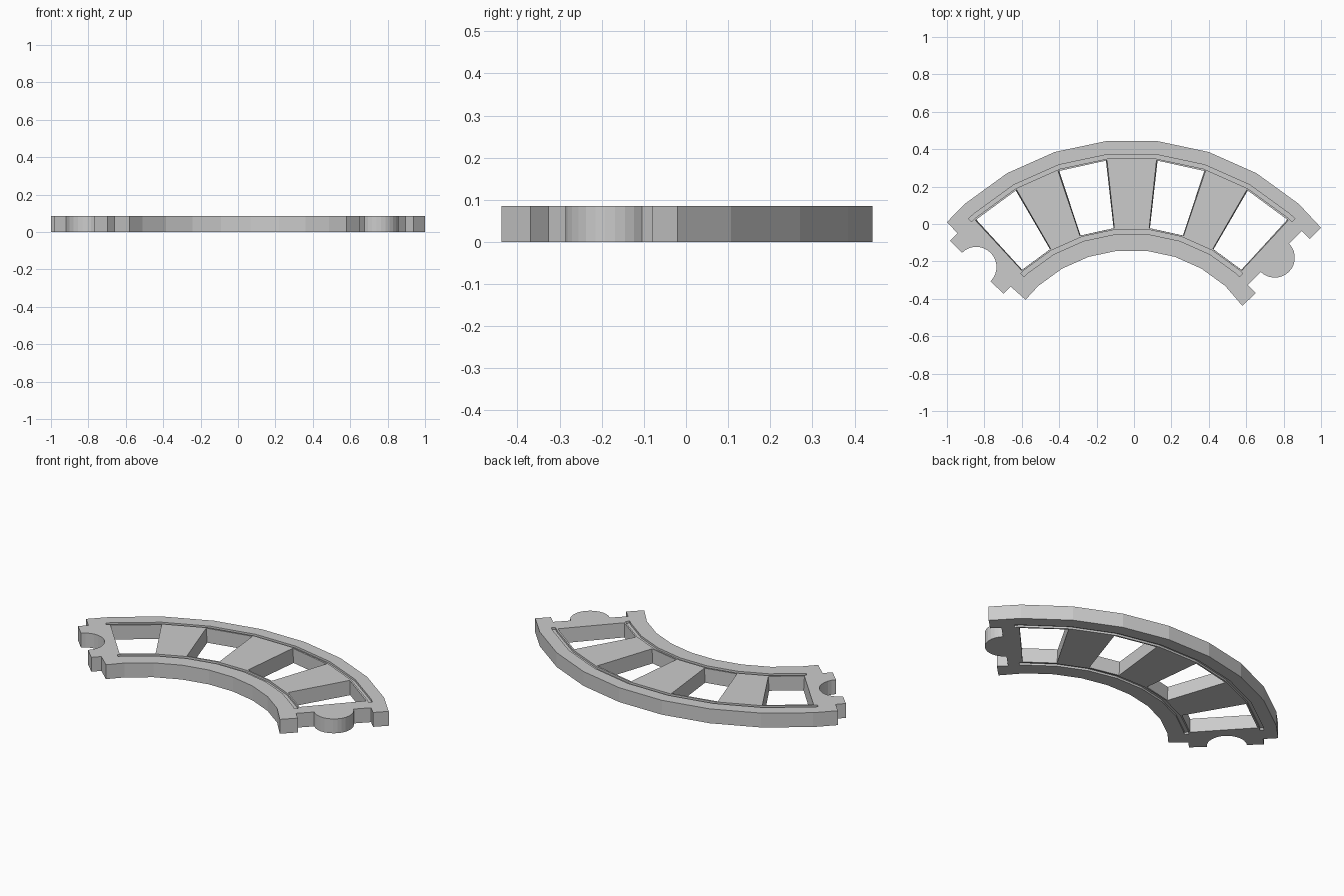
import bpy, bmesh
from math import sin, cos, pi, radians

if "Cube" in bpy.data.objects:
    bpy.data.objects.remove(bpy.data.objects["Cube"])

H = 0.085
CX, CY = -0.012, -0.885


def polar(r, deg):
    """Point on the bend, angle measured clockwise from +y."""
    a = radians(deg)
    return (CX + r * sin(a), CY + r * cos(a))


def half_circle(cx, cy, r, start, end, n=14):
    return [(cx + r * cos(radians(start + (end - start) * i / n)),
             cy + r * sin(radians(start + (end - start) * i / n))) for i in range(n + 1)]


def prisms(name, parts):
    """Each part: (bottom outline, top outline, z0, z1)."""
    bm = bmesh.new()
    for low, high, z0, z1 in parts:
        a = [bm.verts.new((x, y, z0)) for x, y in low]
        b = [bm.verts.new((x, y, z1)) for x, y in high]
        bm.faces.new(a[::-1])
        bm.faces.new(b)
        for i in range(len(a)):
            j = (i + 1) % len(a)
            bm.faces.new((a[i], a[j], b[j], b[i]))
    bmesh.ops.recalc_face_normals(bm, faces=bm.faces[:])
    me = bpy.data.meshes.new(name)
    bm.to_mesh(me)
    bm.free()
    ob = bpy.data.objects.new(name, me)
    bpy.context.collection.objects.link(ob)
    return ob


# Track outline: outer arc, male end, inner arc, female end
steps = range(-42, 43, 12)
outline = [polar(1.335, a) for a in steps]
outline += [(1.0, -0.02), (0.939, -0.08), (0.896, -0.037)]
outline += half_circle(0.753, -0.18, 0.107, 45, -135)
outline += [(0.607, -0.326), (0.65, -0.369), (0.58, -0.438)]
outline += [polar(0.746, a) for a in reversed(steps)]
outline += [(-0.58, -0.405), (-0.66, -0.334), (-0.698, -0.373)]
outline += half_circle(-0.843, -0.23, 0.108, -45, 135)
outline += [(-0.983, -0.09), (-0.944, -0.049), (-1.0, 0.01)]
track = prisms("curved_track", [(outline, outline, 0, H)])


# Openings between the sleepers, with slightly drafted walls
def window(a0, a1, grow):
    return [polar(0.868, a0 - grow), polar(0.868, a1 + grow),
            polar(1.232, a1 + grow), polar(1.232, a0 - grow)]


windows = []
for a0, a1 in ((-42.5, -30.2), (-18.4, -6.4), (6.4, 18.4), (30.2, 42.5)):
    windows.append((window(a0, a1, -0.1), window(a0, a1, 0.3), -0.02, H + 0.02))
window_cutter = prisms("window_cutter", windows)


# Wheel grooves on both faces
def groove(r0, r1):
    angles = [-43.7] + list(steps) + [43.7]
    return [polar(r0, a) for a in angles] + [polar(r1, a) for a in reversed(angles)]


grooves = []
for r0, r1 in ((1.241, 1.263), (0.835, 0.859)):
    g = groove(r0, r1)
    for z0, z1 in ((-0.02, 0.012), (H - 0.012, H + 0.02)):
        grooves.append((g, g, z0, z1))
groove_cutter = prisms("groove_cutter", grooves)

for cutter in (window_cutter, groove_cutter):
    mod = track.modifiers.new(cutter.name, 'BOOLEAN')
    mod.operation = 'DIFFERENCE'
    mod.solver = 'EXACT'
    mod.object = cutter
    cutter.hide_render = True
    cutter.hide_set(True)
